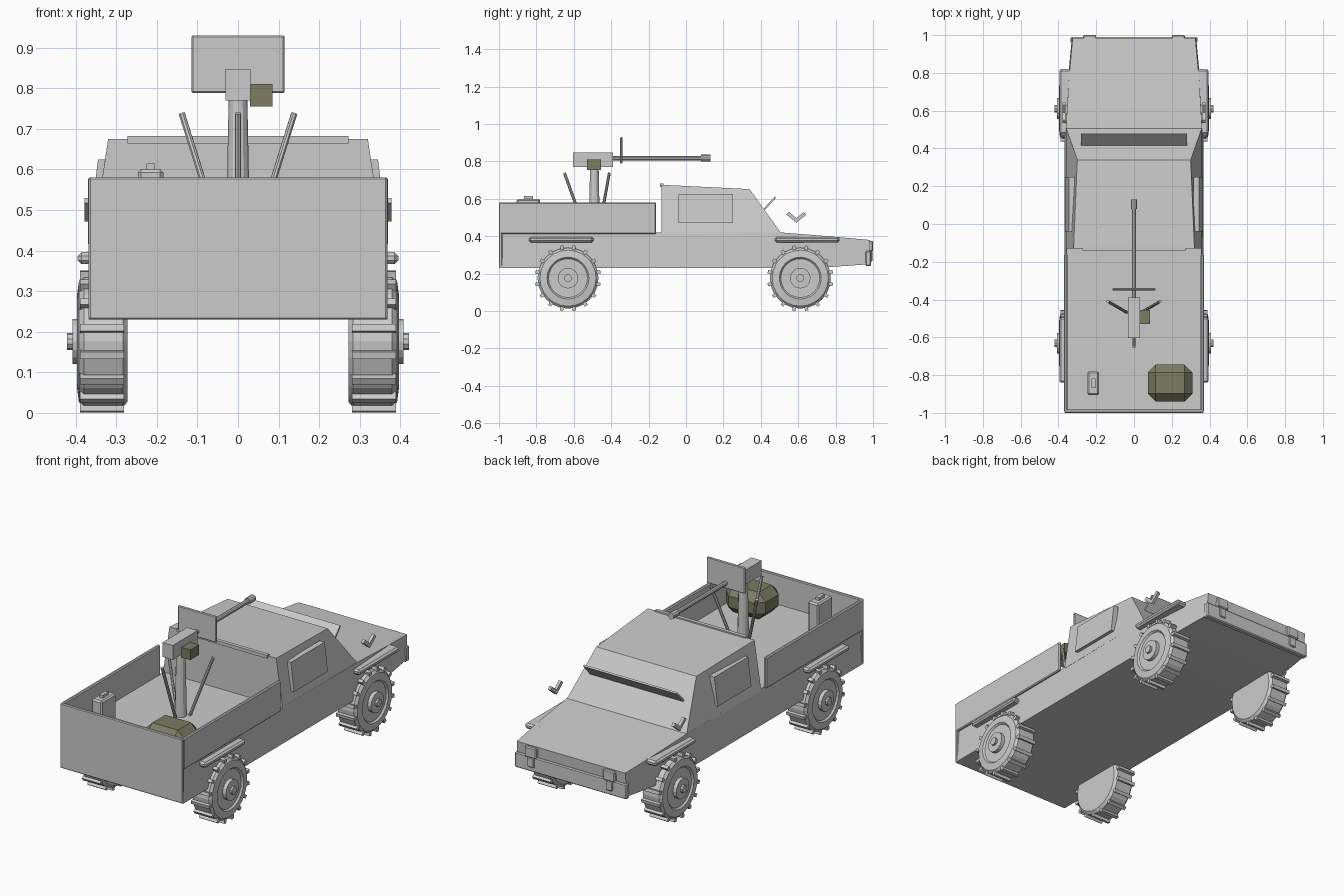
import bpy, bmesh, math
from mathutils import Vector, Matrix

if "Cube" in bpy.data.objects:
    bpy.data.objects.remove(bpy.data.objects["Cube"])

olive = bpy.data.materials.new("olive")
olive.diffuse_color = (0.20, 0.20, 0.13, 1)
olive.use_nodes = True
olive.node_tree.nodes["Principled BSDF"].inputs["Base Color"].default_value = olive.diffuse_color


def finish(name, bm, mat=None, bevel=0):
    bmesh.ops.recalc_face_normals(bm, faces=bm.faces)
    me = bpy.data.meshes.new(name)
    bm.to_mesh(me)
    bm.free()
    ob = bpy.data.objects.new(name, me)
    bpy.context.collection.objects.link(ob)
    if mat:
        me.materials.append(mat)
    if bevel:
        m = ob.modifiers.new("bevel", 'BEVEL')
        m.width = bevel
        m.segments = 1
    return ob


def box(name, x, y, z, bevel=0, mat=None):
    bm = bmesh.new()
    bmesh.ops.create_cube(bm, size=1)
    for v in bm.verts:
        for i, (a, b) in enumerate((x, y, z)):
            v.co[i] = a if v.co[i] < 0 else b
    return finish(name, bm, mat, bevel)


def rod(name, a, b, r1, r2=None, n=12):
    a, b = Vector(a), Vector(b)
    bm = bmesh.new()
    q = (b - a).to_track_quat('Z', 'Y').to_matrix().to_4x4()
    bmesh.ops.create_cone(bm, cap_ends=True, segments=n, radius1=r1, radius2=r2 or r1,
                          depth=(b - a).length, matrix=Matrix.Translation((a + b) / 2) @ q)
    return finish(name, bm)


def loft(name, sections):
    # each section is (y bottom, z bottom, half width bottom, y top, z top, half width top)
    bm = bmesh.new()
    rings = [[bm.verts.new(p) for p in ((-wb, yb, zb), (wb, yb, zb), (wt, yt, zt), (-wt, yt, zt))]
             for yb, zb, wb, yt, zt, wt in sections]
    for r, s in zip(rings, rings[1:]):
        for i in range(4):
            j = (i + 1) % 4
            bm.faces.new((r[i], r[j], s[j], s[i]))
    bm.faces.new(rings[0])
    bm.faces.new(rings[-1])
    return finish(name, bm)


def extrude_yz(name, pts, x0, x1, shift=None):
    # closed side profile; shift gives an x lean per point
    bm = bmesh.new()
    shift = shift or [0] * len(pts)
    a, b = ([bm.verts.new((x + d, y, z)) for (y, z), d in zip(pts, shift)] for x in (x0, x1))
    n = len(pts)
    bm.faces.new(a)
    bm.faces.new(b)
    for i in range(n):
        j = (i + 1) % n
        bm.faces.new((a[i], a[j], b[j], b[i]))
    return finish(name, bm)


# hull and cab
loft("lower_body", [(-0.995, .23, .368, -0.995, .42, .355), (.51, .23, .368, .51, .42, .36),
                    (.765, .235, .35, .765, .40, .345), (.975, .25, .33, .985, .38, .325)])
loft("cab", [(-.13, .41, .36, -.13, .675, .32), (.51, .415, .36, .34, .652, .30)])
box("roof_lip", (-.272, .272), (-.14, -.12), (.664, .682))
extrude_yz("windscreen_visor", [(.415, .548), (.475, .612), (.482, .606), (.423, .541)], -.28, .28)

# load bed
box("tailgate", (-.368, .368), (-1, -.982), (.23, .58), .004)

# nose
box("bumper", (-.335, .335), (.96, .99), (.24, .322), .005)

for s in (-1, 1):
    side = "right" if s > 0 else "left"

    def sx(a, b):
        return tuple(sorted((s * a, s * b)))

    box("bed_side_" + side, sx(.352, .37), (-.993, -.16), (.412, .58), .005)
    extrude_yz("door_panel_" + side, [(-.04, .47), (.25, .47), (.25, .625), (-.04, .625)],
               s * .335, s * .364, [0, 0, -s * .019, -s * .019])
    box("headlight_" + side, sx(.2, .27), (.965, 1.0), (.318, .375), .005)
    box("tow_hook_" + side, sx(.215, .255), (.985, .997), (.265, .318), .004)
    # V-shaped side bracket
    extrude_yz("side_bracket_" + side, [(.535, .517), (.55, .53), (.59, .497), (.63, .53),
                                        (.643, .515), (.59, .472)], s * .362, s * .378)
    for end, cy, f0, f1 in (("rear", -.631, -.84, -.495), ("front", .611, .475, .82)):
        box(f"fender_{end}_{side}", sx(.30, .395), (f0, f1), (.367, .396), .009)

        # tyre spun from a half profile
        bm = bmesh.new()
        prof = [(.272, 0), (.272, .148), (.284, .163), (.38, .163), (.392, .15),
                (.397, .112), (.388, .104), (.388, .06), (.388, 0)]
        vs = [bm.verts.new((s * x, cy, .176 + r)) for x, r in prof]
        es = [bm.edges.new(p) for p in zip(vs, vs[1:])]
        bmesh.ops.spin(bm, geom=vs + es, cent=(0, cy, .176), axis=(1, 0, 0),
                       angle=math.tau, steps=24, use_duplicate=False)
        bmesh.ops.remove_doubles(bm, verts=bm.verts, dist=1e-4)
        # tread lugs
        for k in range(16):
            m = (Matrix.Translation((s * .335, cy, .176)) @ Matrix.Rotation(math.tau * (k + .5) / 16, 4, 'X')
                 @ Matrix.Translation((0, 0, .166)) @ Matrix.Diagonal((.108, .018, .022, 1)))
            bmesh.ops.create_cube(bm, size=1, matrix=m)
        finish(f"wheel_{end}_{side}", bm)
        rod(f"hub_{end}_{side}", (s * .37, cy, .176), (s * .408, cy, .176), .055, n=16)
        rod(f"hub_cap_{end}_{side}", (s * .40, cy, .176), (s * .421, cy, .176), .021, n=10)

# gun mount: pedestal and three splayed struts
gy = -.49
rod("pedestal", (0, gy, .42), (0, gy, .775), .03, .023, 12)
for k in range(3):
    a = math.radians(30 + 120 * k)
    d = Vector((math.cos(a), math.sin(a), 0))
    c = Vector((0, gy, 0))
    rod(f"strut_{k + 1}", c + d * .045 + Vector((0, 0, .42)), c + d * .16 + Vector((0, 0, .738)), .008, n=8)

# gun
box("receiver", (-.031, .031), (-.603, -.39), (.77, .848))
rod("barrel", (0, -.4, .818), (0, .12, .818), .012, n=10)
rod("muzzle", (0, .08, .818), (0, .13, .818), .018, n=10)
box("gun_shield", (-.115, .115), (-.352, -.34), (.788, .93), .004)
box("ammo_box", (.03, .085), (-.53, -.455), (.755, .81), 0, olive)

# cargo
box("duffel_bag", (.073, .31), (-.94, -.745), (.42, .565), .042, olive)
box("fuel_can", (-.247, -.184), (-.905, -.78), (.42, .6), .008)
box("fuel_can_cap", (-.225, -.204), (-.867, -.818), (.595, .615))
